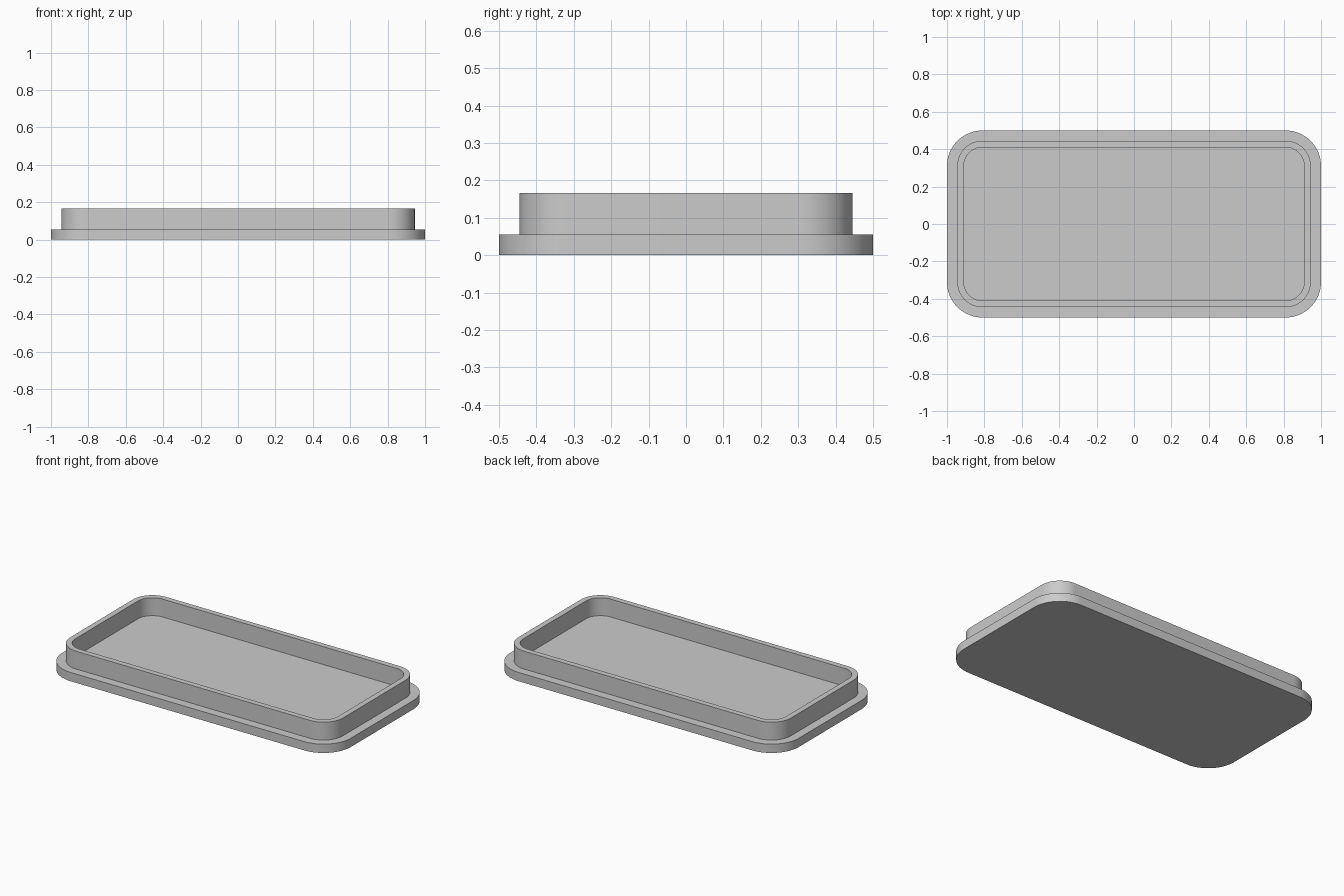
import bpy, bmesh
from math import pi, cos, sin

cube = bpy.data.objects.get("Cube")
if cube:
    bpy.data.objects.remove(cube, do_unlink=True)

grey = bpy.data.materials.new("light grey")
grey.use_nodes = True
colour = (0.6, 0.6, 0.6, 1)
grey.diffuse_color = colour
grey.node_tree.nodes["Principled BSDF"].inputs["Base Color"].default_value = colour

STEPS = 16               # segments per rounded corner
BASE, TOP = 0.055, 0.167  # flange height, rim height


def rounded_loop(bm, inset, z):
    """Rounded rectangle, concentric with the flange outline."""
    radius = 0.19 - inset
    verts = []
    for k, (sx, sy) in enumerate([(1, 1), (-1, 1), (-1, -1), (1, -1)]):
        for i in range(STEPS + 1):
            a = (k + i / STEPS) * pi / 2
            verts.append(bm.verts.new((sx * 0.81 + radius * cos(a),
                                       sy * 0.31 + radius * sin(a), z)))
    return verts


# Flange, raised lip and recessed floor as one closed skin
bm = bmesh.new()
profile = [(0, 0), (0, BASE), (0.055, BASE), (0.055, TOP), (0.09, TOP), (0.09, BASE)]
loops = [rounded_loop(bm, inset, z) for inset, z in profile]
for low, high in zip(loops, loops[1:]):
    for i in range(len(low)):
        j = (i + 1) % len(low)
        bm.faces.new((low[i], low[j], high[j], high[i]))
bm.faces.new(loops[0][::-1])   # underside
bm.faces.new(loops[-1])        # floor inside the lip
bmesh.ops.recalc_face_normals(bm, faces=bm.faces)

mesh = bpy.data.meshes.new("lid")
bm.to_mesh(mesh)
bm.free()
mesh.materials.append(grey)
lid = bpy.data.objects.new("lid", mesh)
bpy.context.collection.objects.link(lid)

# Smooth corners, sharp rims
bpy.context.view_layer.objects.active = lid
lid.select_set(True)
bpy.ops.object.shade_smooth_by_angle(angle=pi / 6)
